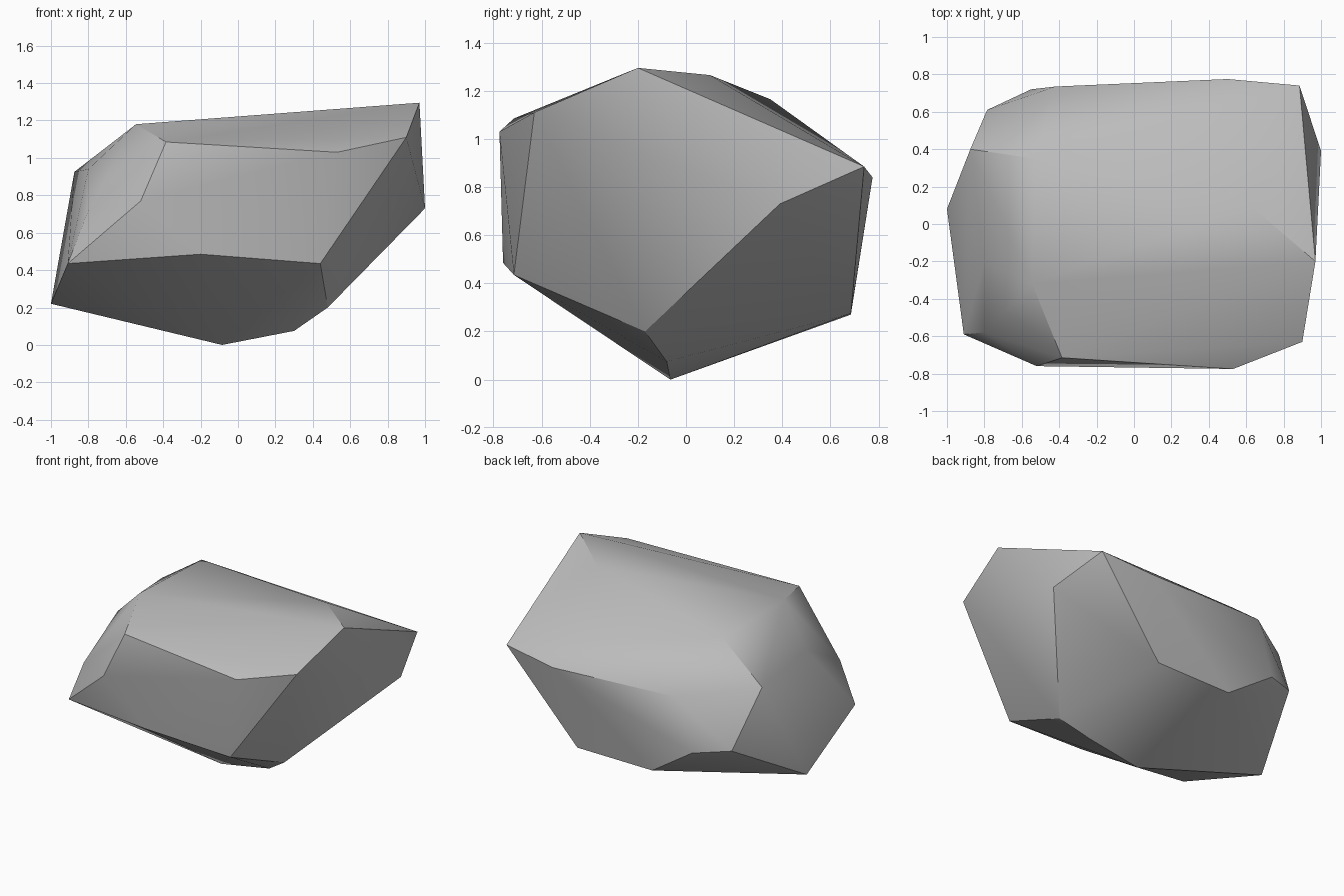
import bpy
import bmesh
import math
from mathutils import Vector

# Remove the default cube only
default_cube = bpy.data.objects.get("Cube")
if default_cube:
    bpy.data.objects.remove(default_cube, do_unlink=True)

# Chipped corners of the boulder, grouped by the side they shape
CORNERS = {
    "top": [(.97, -.2, 1.295), (.62, .1, 1.265), (-.53, .35, 1.165), (-.545, -.32, 1.18)],
    "front_upper": [(.9, -.63, 1.11), (.53, -.775, 1.03), (-.385, -.715, 1.085), (-.52, -.76, .77)],
    "front_lower": [(.44, -.715, .435), (-.2, -.76, .485), (-.91, -.59, .435)],
    "right_end": [(-.8, -.58, .72), (-.8, -.2, .94), (-.875, .4, .925), (-1, .08, .22)],
    "left_end": [(1, .39, .73)],
    "back_upper": [(.885, .74, .885), (.5, .775, .84), (-.42, .735, .866)],
    "back_lower": [(-.785, .61, .53), (-.55, .72, .495), (-.215, .685, .27), (.37, .685, .275)],
    "base": [(-.085, -.065, 0), (.3, -.08, .075), (.48, -.17, .2)],
}


def make_material(name, value):
    """One plain matte grey material."""
    colour = (value, value, value, 1)
    material = bpy.data.materials.new(name)
    material.use_nodes = True
    material.diffuse_color = colour
    shader = next(n for n in material.node_tree.nodes if n.type == "BSDF_PRINCIPLED")
    shader.inputs["Base Color"].default_value = colour
    shader.inputs["Roughness"].default_value = .9
    return material


def make_hull(name, groups, material):
    """Wrap a tight convex skin around all corner points."""
    bm = bmesh.new()
    for points in groups.values():
        for point in points:
            bm.verts.new(Vector(point))
    hull = bmesh.ops.convex_hull(bm, input=bm.verts[:])
    # Drop any corner that fell inside the skin
    loose = {e for e in hull["geom_interior"] + hull["geom_unused"]
             if isinstance(e, bmesh.types.BMVert)}
    bmesh.ops.delete(bm, geom=list(loose), context="VERTS")
    bmesh.ops.recalc_face_normals(bm, faces=bm.faces[:])
    mesh = bpy.data.meshes.new(name)
    bm.to_mesh(mesh)
    bm.free()
    mesh.materials.append(material)
    obj = bpy.data.objects.new(name, mesh)
    bpy.context.collection.objects.link(obj)
    return obj


# Boulder with softly shaded facets and crisp main edges
boulder = make_hull("boulder", CORNERS, make_material("stone grey", .5))
bpy.ops.object.select_all(action="DESELECT")
boulder.select_set(True)
bpy.context.view_layer.objects.active = boulder
bpy.ops.object.shade_smooth_by_angle(angle=math.radians(30))
